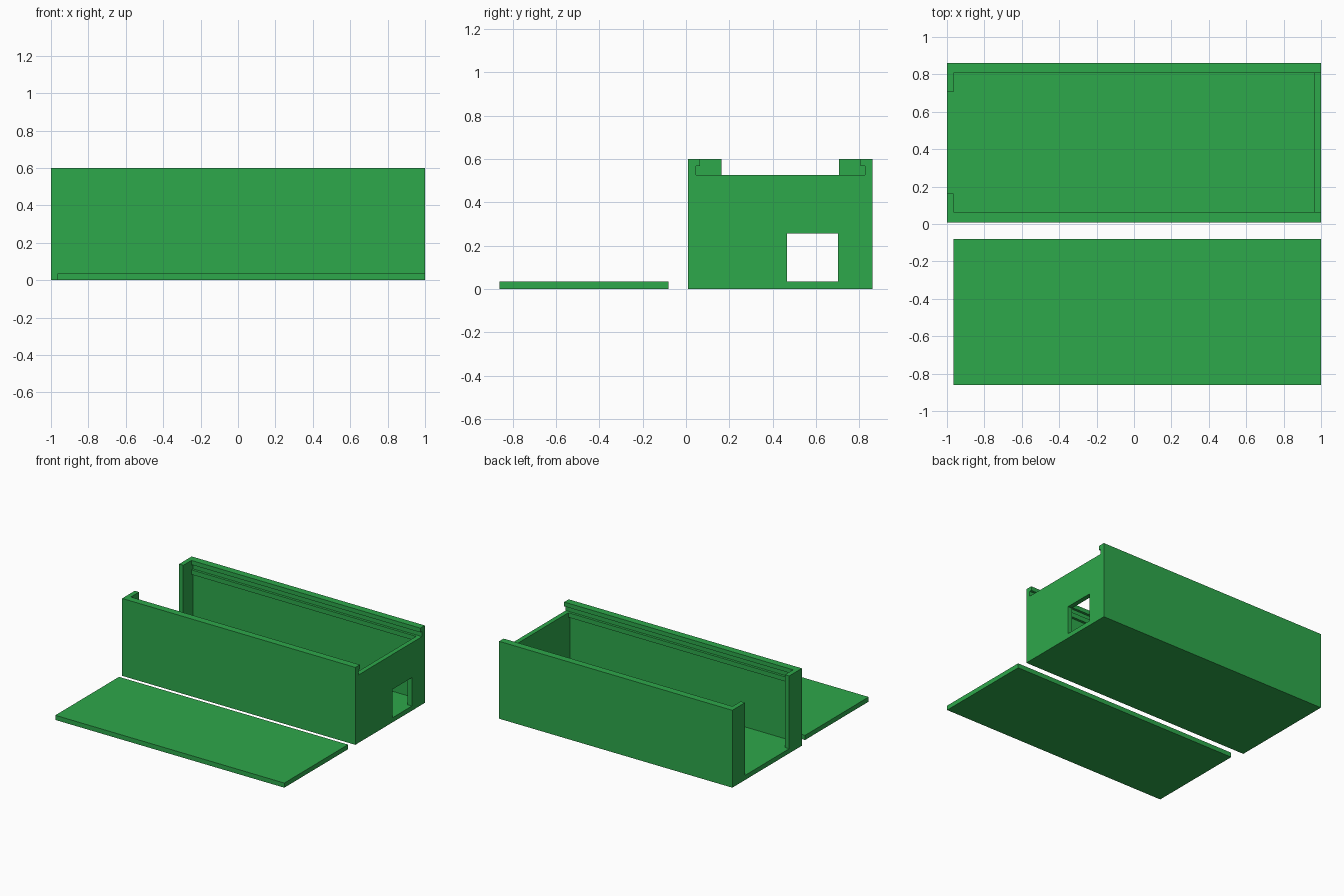
import bpy

if "Cube" in bpy.data.objects:
    bpy.data.objects.remove(bpy.data.objects["Cube"])

green = bpy.data.materials.new("green plastic")
green.diffuse_color = (0.027, 0.392, 0.07, 1)
green.use_nodes = True
green.node_tree.nodes["Principled BSDF"].inputs["Base Color"].default_value = green.diffuse_color


def block(name, x, y, z):
    """Box from (min, max) ranges on each axis."""
    bpy.ops.mesh.primitive_cube_add(size=1)
    ob = bpy.context.object
    ob.name = name
    for v in ob.data.vertices:
        v.co = [r[0] if c < 0 else r[1] for c, r in zip(v.co, (x, y, z))]
    ob.data.materials.append(green)
    return ob


def cut(target, x, y, z):
    """Subtract a box from the target."""
    cutter = block("cutter", x, y, z)
    cutter.hide_render = True
    mod = target.modifiers.new("cut", 'BOOLEAN')
    mod.operation = 'DIFFERENCE'
    mod.solver = 'EXACT'
    mod.object = cutter
    bpy.context.view_layer.objects.active = target
    bpy.ops.object.modifier_apply(modifier=mod.name)
    bpy.data.objects.remove(cutter, do_unlink=True)


wall = 0.036            # wall, floor and lid thickness
y0, y1 = 0.009, 0.861   # case depth range
height = 0.6
lip = 0.055             # width of the rails holding the lid
slot_z, slot_top, ledge_z = 0.527, 0.567, 0.491
inner = (y0 + wall, y1 - wall)
mouth = (y0 + lip, y1 - lip)
inside = 1 - wall

# Open-topped case
case = block("case", (-1, 1), (y0, y1), (0, height))

# Main cavity up to the underside of the ledges
cut(case, (-inside, inside), inner, (wall, ledge_z))
# Opening between the ledges, and between the upper lips over the end wall
cut(case, (-inside, inside), mouth, (ledge_z - 0.1, height + 0.1))
cut(case, (inside - 0.1, 1.1), mouth, (slot_z, height + 0.1))
# Groove the lid slides into
cut(case, (-inside, 1.1), inner, (slot_z, slot_top))
# Tall doorway at the left end, leaving two flanges
cut(case, (-1.1, -inside + 0.1), (y0 + 0.155, y1 - 0.155), (wall, height + 0.1))
# Square window in the right end wall
cut(case, (inside - 0.1, 1.1), (0.467, 0.702), (wall, 0.256))

# Sliding lid lying in front of the case
block("sliding_lid", (-inside, 1), (-0.861, -0.081), (0, wall))
